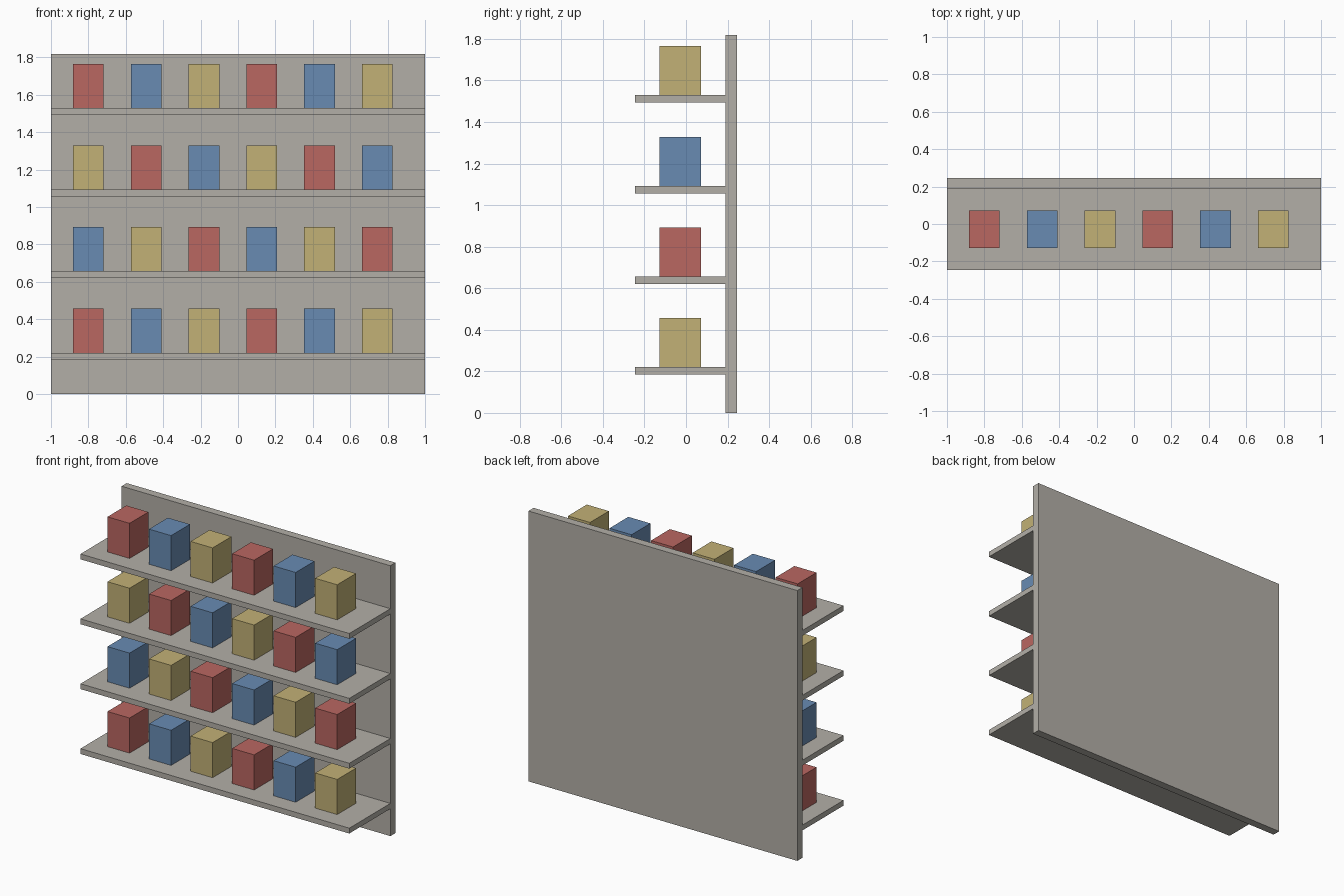
import bpy

cube = bpy.data.objects.get("Cube")
if cube:
    bpy.data.objects.remove(cube, do_unlink=True)


def make_material(name, rgb):
    mat = bpy.data.materials.new(name)
    mat.use_nodes = True
    color = (*rgb, 1.0)
    mat.diffuse_color = color
    mat.node_tree.nodes["Principled BSDF"].inputs["Base Color"].default_value = color
    return mat


def add_box(name, low, high, mat):
    """Flat-sided box spanning two opposite corners."""
    center = [(a + b) / 2 for a, b in zip(low, high)]
    bpy.ops.mesh.primitive_cube_add(size=1, location=center)
    obj = bpy.context.object
    obj.name = name
    obj.scale = [b - a for a, b in zip(low, high)]
    bpy.ops.object.transform_apply(location=False, rotation=False, scale=True)
    obj.data.materials.append(mat)
    return obj


grey = make_material("warm_grey", (0.45, 0.43, 0.39))
red = make_material("muted_red", (0.49, 0.135, 0.12))
blue = make_material("muted_blue", (0.14, 0.26, 0.45))
yellow = make_material("muted_yellow", (0.54, 0.44, 0.18))
box_colors = [red, blue, yellow]

HEIGHT = 1.818
PANEL_FRONT = 0.191
HALF_DEPTH = 0.2455
SHELF_THICK = 0.036
SHELF_STEP = 0.4364
FIRST_TOP = 0.22
BOX_STEP = 0.309
BOX_SIZE = (0.164, 0.2, 0.236)

# Back panel
add_box("back_panel", (-1, PANEL_FRONT, 0), (1, HALF_DEPTH, HEIGHT), grey)

# Shelves, each with a row of boxes in a shifting colour sequence
for row in range(4):
    top = FIRST_TOP + row * SHELF_STEP
    add_box(f"shelf_{row + 1}", (-1, -HALF_DEPTH, top - SHELF_THICK),
            (1, PANEL_FRONT, top), grey)
    for col in range(6):
        x = -0.8 + col * BOX_STEP
        width, depth, height = BOX_SIZE
        add_box(f"box_{row + 1}_{col + 1}",
                (x - width / 2, -0.127, top),
                (x + width / 2, -0.127 + depth, top + height),
                box_colors[(row + col) % 3])
